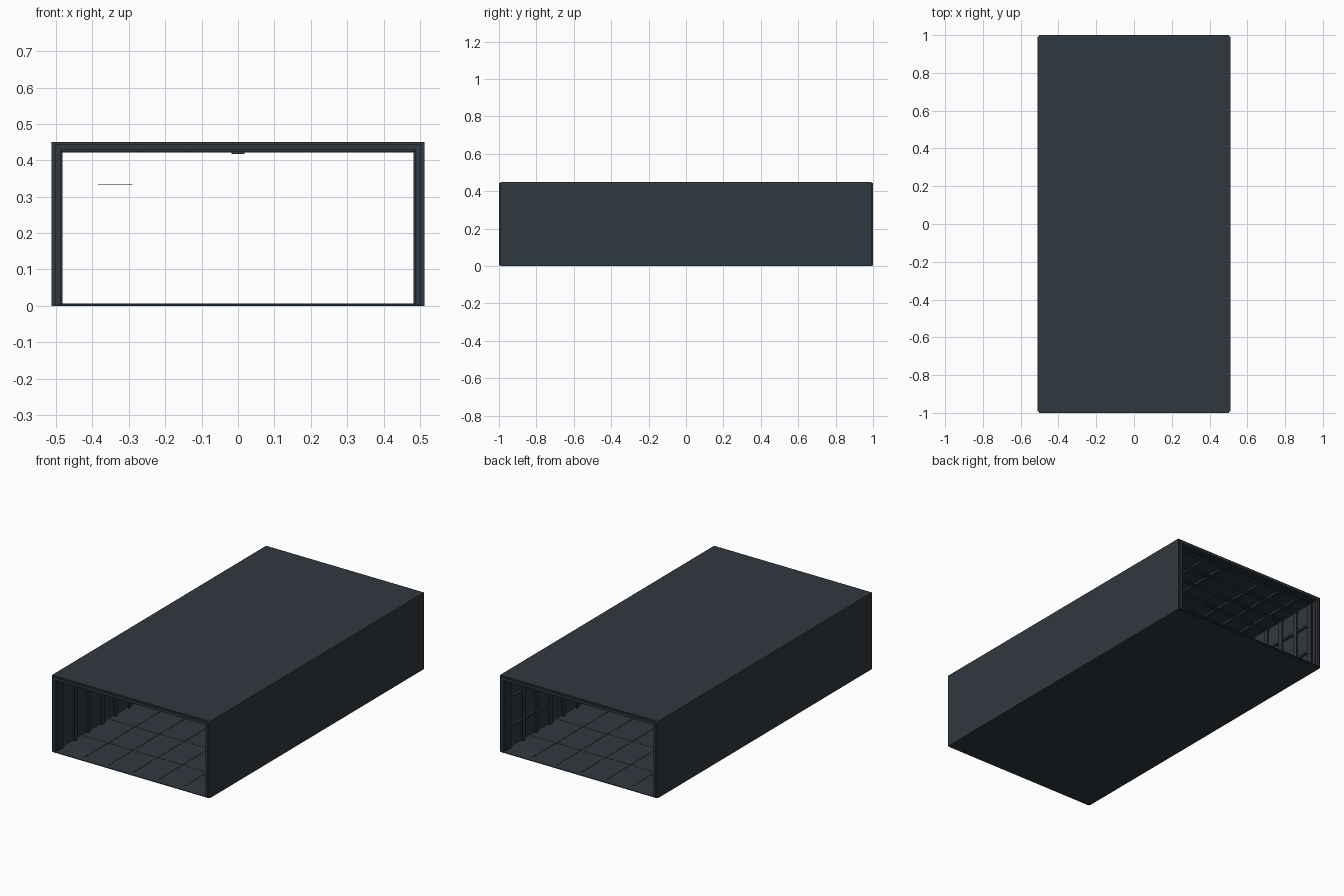
import bpy, bmesh

if "Cube" in bpy.data.objects:
    bpy.data.objects.remove(bpy.data.objects["Cube"])

steel = bpy.data.materials.new("dark slate steel")
steel.diffuse_color = (0.030, 0.040, 0.050, 1)
steel.use_nodes = True
steel.node_tree.nodes["Principled BSDF"].inputs["Base Color"].default_value = steel.diffuse_color


def boxes(name, items):
    """One object made of boxes given as (x0, x1, y0, y1, z0, z1)."""
    bm = bmesh.new()
    for x0, x1, y0, y1, z0, z1 in items:
        for v in bmesh.ops.create_cube(bm, size=1)["verts"]:
            v.co = ((x0, x1)[v.co.x > 0], (y0, y1)[v.co.y > 0], (z0, z1)[v.co.z > 0])
    me = bpy.data.meshes.new(name)
    bm.to_mesh(me)
    bm.free()
    me.materials.append(steel)
    ob = bpy.data.objects.new(name, me)
    bpy.context.collection.objects.link(ob)
    return ob


def sides(x0, x1, y0, y1, z0, z1):
    """A box and its mirror across x = 0."""
    return [(x0, x1, y0, y1, z0, z1), (-x1, -x0, y0, y1, z0, z1)]


W, H, L = 0.512, 0.45, 0.992      # outer half width, height, half length of shell
WI, HI = 0.497, 0.434             # inner faces of the cladding
RI, RH = 0.482, 0.421             # inner faces of the ribs and beams

# Outer cladding
boxes("side_walls", sides(WI, W, -L, L, 0, H))
boxes("roof", [(-WI, WI, -L, L, HI, H)])
boxes("floor", [(-WI, WI, -L, L, 0, 0.005)])

# Floor panels with narrow joints
nx, ny = 6, 8
px, py = 2 * RI / nx, 2 * L / ny
boxes("floor_panels", [(-RI + i * px + 0.001, -RI + (i + 1) * px - 0.001,
                        -L + j * py + 0.001, -L + (j + 1) * py - 0.001, 0.004, 0.007)
                       for i in range(nx) for j in range(ny)])

# Wall ribs and roof cross beams at even bays
bays = [-0.9375 + 0.125 * i for i in range(16)]
ribs, beams = [], []
for y in bays:
    ribs += sides(RI + 0.004, WI, y - 0.006, y + 0.006, 0.005, HI)
    ribs += sides(RI, RI + 0.004, y - 0.014, y + 0.014, 0.005, HI)
    beams.append((-WI, WI, y - 0.006, y + 0.006, RH + 0.004, HI))
    beams.append((-WI, WI, y - 0.014, y + 0.014, RH, RH + 0.004))
boxes("wall_ribs", ribs)
boxes("roof_cross_beams", beams)

# Long roof purlins and the centre ceiling strip
boxes("roof_purlins", [(x - 0.008, x + 0.008, -L, L, RH + 0.002, HI)
                       for x in (-0.4, -0.27, -0.135, 0.135, 0.27, 0.4)])
boxes("ceiling_strip", [(-0.018, 0.018, -L, L, 0.417, RH + 0.004)])

# Horizontal wall rails near the back end
rails = []
for z in (0.13, 0.30):
    rails += sides(RI + 0.002, WI, 0.55, 0.94, z - 0.006, z + 0.006)
boxes("wall_rails", rails)

# Stepped portal frames, slightly narrower than the shell
portal = []
for s in (-1, 1):
    for x0, x1, z1, depth in ((0.488, 0.503, 0.443, 1.0), (RI, 0.488, 0.426, 0.985)):
        y0, y1 = sorted((s * 0.965, s * depth))
        portal += sides(x0, x1, y0, y1, 0.003, z1)
        portal.append((-x0, x0, y0, y1, z1 - (0.015 if x1 > 0.5 else 0.005), z1))
    y0, y1 = sorted((s * 0.965, s))
    portal.append((-0.488, 0.488, y0, y1, 0.003, 0.007))
boxes("end_portals", portal)

# Thin suspended shelf
boxes("hanging_shelf", [(-0.385, -0.29, -0.05, 0.05, 0.332, 0.334)])
